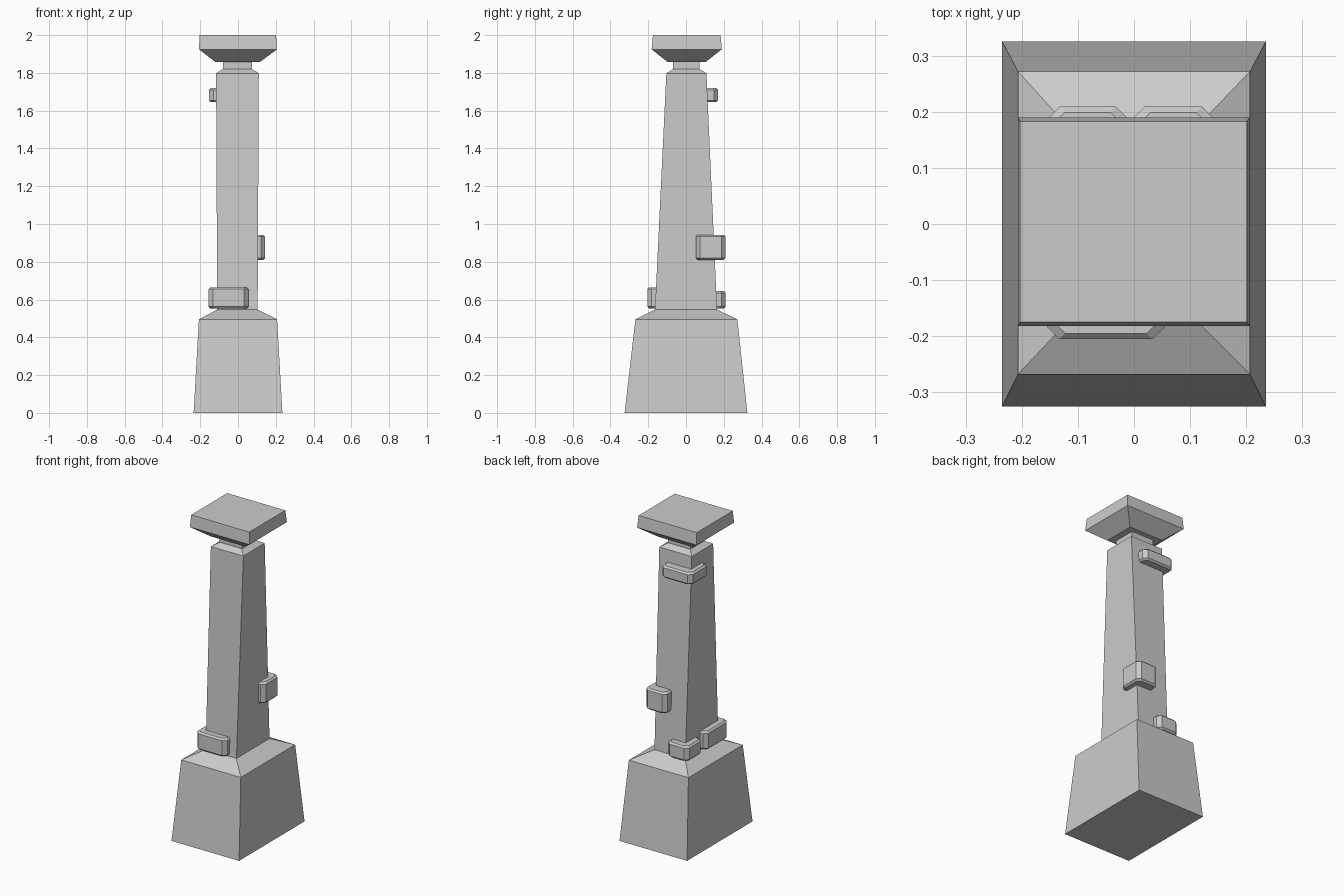
import bpy

if "Cube" in bpy.data.objects:
    bpy.data.objects.remove(bpy.data.objects["Cube"])


def loft(name, rings):
    """Closed solid through a stack of plan rings: (z, list of xy points)."""
    n = len(rings[0][1])
    verts = [(x, y, z) for z, pts in rings for x, y in pts]
    faces = [tuple(reversed(range(n))),
             tuple(range(len(verts) - n, len(verts)))]
    for k in range(len(rings) - 1):
        for i in range(n):
            j = (i + 1) % n
            faces.append((k * n + i, k * n + j, (k + 1) * n + j, (k + 1) * n + i))
    mesh = bpy.data.meshes.new(name)
    mesh.from_pydata(verts, [], faces)
    obj = bpy.data.objects.new(name, mesh)
    bpy.context.collection.objects.link(obj)
    return obj


def rect(hx, hy, cx=0.0, cy=0.0):
    return [(cx - hx, cy - hy), (cx + hx, cy - hy), (cx + hx, cy + hy), (cx - hx, cy + hy)]


def clasp(name, x0, x1, y0, y1, z0, z1, c=0.022, b=0.01):
    """Block with cut vertical corners and a small bevel around top and bottom."""
    def plan(i):
        l, r, f, k = x0 + i, x1 - i, y0 + i, y1 - i
        return [(l + c, f), (r - c, f), (r, f + c), (r, k - c),
                (r - c, k), (l + c, k), (l, k - c), (l, f + c)]
    return loft(name, [(z0, plan(b)), (z0 + b, plan(0)), (z1 - b, plan(0)), (z1, plan(b))])


# Tapered plinth with sloped shoulder
loft("plinth", [(0, rect(0.235, 0.325)),
                (0.495, rect(0.207, 0.27, 0, 0.002)),
                (0.547, rect(0.107, 0.165, -0.003, 0))])

# Tapering shaft, chamfered at the top
loft("shaft", [(0.53, rect(0.107, 0.165, -0.003, 0)),
               (1.798, rect(0.113, 0.106, -0.003, 0.002)),
               (1.82, rect(0.077, 0.07, -0.003, 0.002))])

# Short neck under the cap
loft("neck", [(1.81, rect(0.077, 0.07, -0.003, 0.002)),
              (1.87, rect(0.077, 0.07, -0.003, 0.002))])

# Flared cap slab
loft("cap", [(1.857, rect(0.117, 0.1, -0.002, 0.003)),
             (1.925, rect(0.207, 0.186, 0, 0.004)),
             (2.0, rect(0.202, 0.179, -0.001, 0.004))])

# Clasps wrapped round the shaft corners
clasp("front_left_clasp", -0.155, 0.055, -0.205, 0.02, 0.552, 0.665)
clasp("back_left_low_clasp", -0.155, -0.01, 0.055, 0.209, 0.552, 0.645)
clasp("back_right_clasp", -0.003, 0.143, 0.052, 0.209, 0.81, 0.943)
clasp("back_left_high_clasp", -0.153, 0.06, -0.005, 0.17, 1.645, 1.72)
